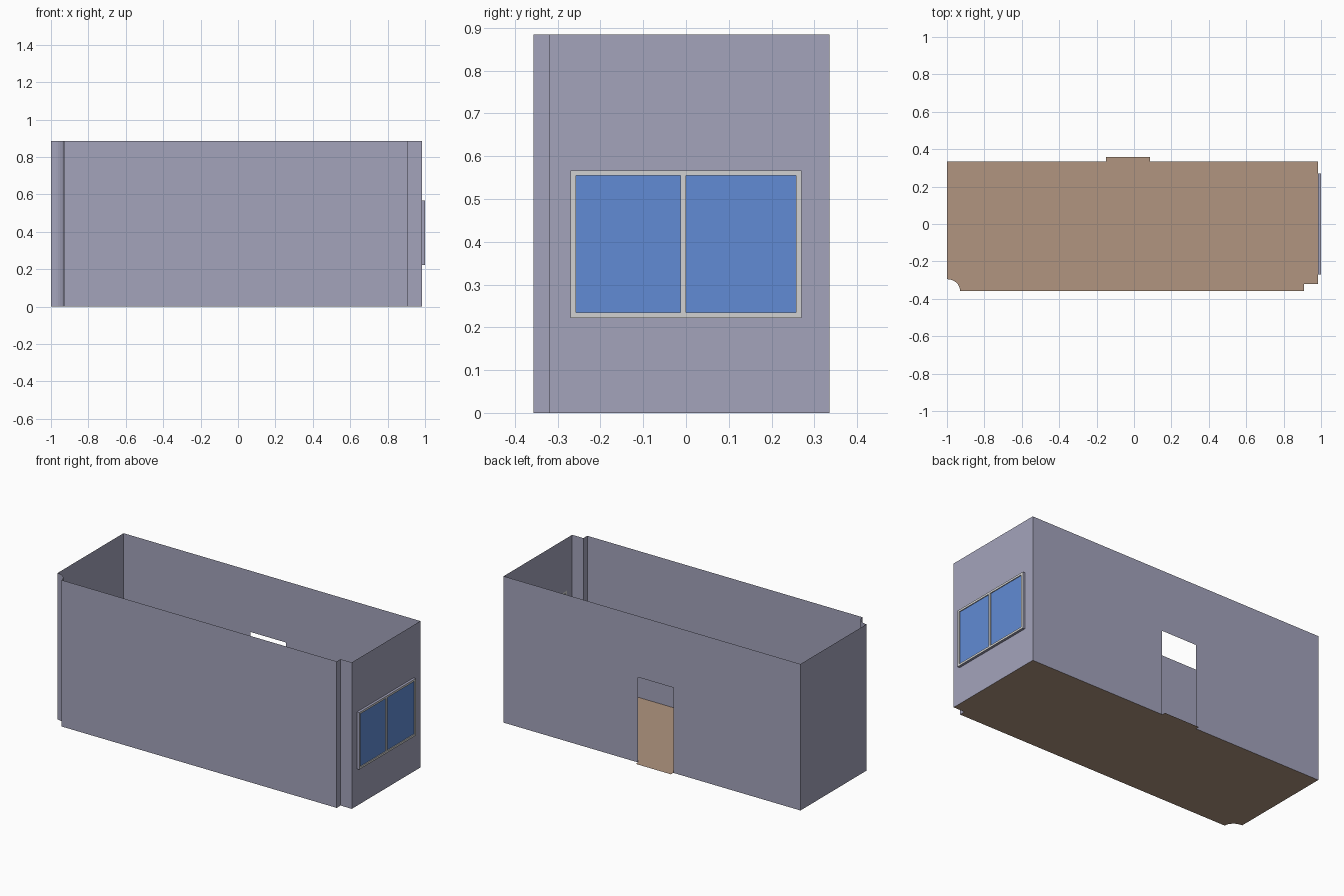
import bpy, bmesh, math

if "Cube" in bpy.data.objects:
    bpy.data.objects.remove(bpy.data.objects["Cube"])

H = 0.885                                   # wall height
X0, X1, Y0, Y1 = -1.0, 0.985, -0.357, 0.335  # room extents
DOOR = (-0.15, 0.085, 0.515)                # x from, x to, height
WIN = (-0.27, 0.27, 0.222, 0.567)           # y from, y to, z from, z to


def material(name, rgb):
    m = bpy.data.materials.new(name)
    m.diffuse_color = (*rgb, 1)
    m.use_nodes = True
    m.node_tree.nodes["Principled BSDF"].inputs["Base Color"].default_value = m.diffuse_color
    return m


WALL = material("wall grey", (0.37, 0.37, 0.50))
FLOOR = material("floor tan", (0.44, 0.30, 0.215))
FRAME = material("frame light grey", (0.64, 0.64, 0.64))
GLASS = material("glass blue", (0.12, 0.26, 0.66))


def finish(name, bm, *mats):
    bmesh.ops.remove_doubles(bm, verts=bm.verts, dist=1e-5)
    me = bpy.data.meshes.new(name)
    bm.to_mesh(me)
    bm.free()
    for m in mats:
        me.materials.append(m)
    ob = bpy.data.objects.new(name, me)
    bpy.context.collection.objects.link(ob)
    return ob


def panel(bm, a, b, z0=0, z1=H):
    """Upright sheet between plan points a and b."""
    bm.faces.new([bm.verts.new(p) for p in
                  ((*a, z0), (*b, z0), (*b, z1), (*a, z1))])


def box(bm, x0, x1, y0, y1, z0, z1):
    vs = bmesh.ops.create_cube(bm, size=1)["verts"]
    for v in vs:
        v.co = ((x0, x1)[v.co.x > 0], (y0, y1)[v.co.y > 0], (z0, z1)[v.co.z > 0])


# Plan outline: scooped front-left corner, square notch at front right
scoop = [(X0 + 0.07 * math.sin(t), Y0 + 0.062 * math.cos(t))
         for t in (i * math.pi / 16 for i in range(9))]
notch = [(0.91, Y0), (0.91, -0.32), (X1, -0.32)]
dx0, dx1, dh = DOOR

# Floor with the doorway threshold
bm = bmesh.new()
plan = scoop + notch + [(X1, Y1), (dx1, Y1), (dx1, 0.358), (dx0, 0.358), (dx0, Y1), (X0, Y1)]
bm.faces.new([bm.verts.new((x, y, 0)) for x, y in plan])
finish("floor", bm, FLOOR)

# Front, corner and left walls
bm = bmesh.new()
run = [(X0, Y1)] + scoop + notch
for a, b in zip(run, run[1:]):
    panel(bm, a, b)
front = finish("front_and_left_walls", bm, WALL)

# Back wall around the doorway
bm = bmesh.new()
panel(bm, (X1, Y1), (dx1, Y1))
panel(bm, (dx1, Y1), (dx0, Y1), dh, H)
panel(bm, (dx0, Y1), (X0, Y1))
finish("back_wall", bm, WALL)

# Right wall around the window
wy0, wy1, wz0, wz1 = WIN
bm = bmesh.new()
panel(bm, (X1, -0.32), (X1, wy0))
panel(bm, (X1, wy0), (X1, wy1), 0, wz0)
panel(bm, (X1, wy0), (X1, wy1), wz1, H)
panel(bm, (X1, wy1), (X1, Y1))
finish("right_wall", bm, WALL)

# Window frame: rails, stiles and centre bar, with wall-coloured outer rim
t = 0.0125
bm = bmesh.new()
for z in (wz0, wz1 - t):
    box(bm, X1, 1.0, wy0, wy1, z, z + t)
for y in (wy0, -t, wy1 - t):
    box(bm, X1, 1.0, y, y + t, wz0 + t, wz1 - t)
for f in bm.faces:
    c = f.calc_center_median()
    rim = min(c.y - wy0, wy1 - c.y, c.z - wz0, wz1 - c.z) < 1e-4
    f.material_index = int(rim)
finish("window_frame", bm, FRAME, WALL)

# Glass panes
for name, y0, y1 in (("left_pane", wy0 + t, -t), ("right_pane", 0, wy1 - t)):
    bm = bmesh.new()
    box(bm, 0.990, 0.995, y0, y1, wz0 + t, wz1 - t)
    finish(name, bm, GLASS)
